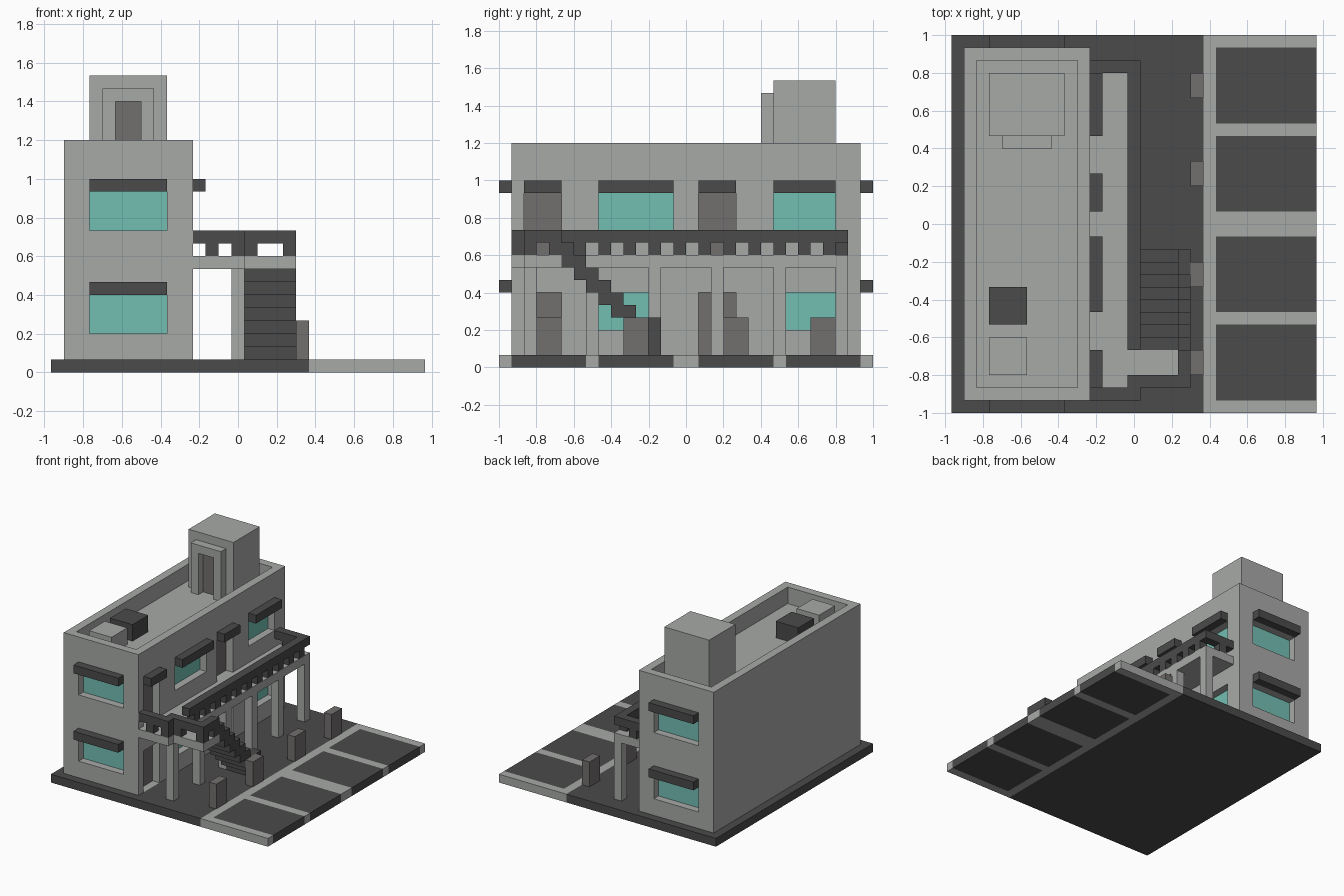
import bpy, bmesh
from mathutils import Matrix, Vector

if "Cube" in bpy.data.objects:
    bpy.data.objects.remove(bpy.data.objects["Cube"])

U = 1 / 15                          # building module
ORIGIN = Vector((14.5, 15, 0))      # plan centre in modules


def material(name, rgb):
    m = bpy.data.materials.new(name)
    m.use_nodes = True
    m.diffuse_color = (*rgb, 1)
    m.node_tree.nodes["Principled BSDF"].inputs["Base Color"].default_value = (*rgb, 1)
    return m


CONCRETE = material("light_concrete", (0.39, 0.4, 0.39))
ASPHALT = material("dark_grey", (0.069, 0.069, 0.069))
DOOR = material("brown_grey", (0.171, 0.156, 0.156))
GLASS = material("teal_glass", (0.17, 0.52, 0.45))


def boxes(name, mat, spans):
    """One object from boxes given as (x0, x1, y0, y1, z0, z1) in modules."""
    bm = bmesh.new()
    for x0, x1, y0, y1, z0, z1 in spans:
        size = Vector((x1 - x0, y1 - y0, z1 - z0)) * U
        centre = (Vector((x0 + x1, y0 + y1, z0 + z1)) / 2 - ORIGIN) * U
        bmesh.ops.create_cube(bm, size=1, matrix=Matrix.Translation(centre) @ Matrix.Diagonal((*size, 1)))
    mesh = bpy.data.meshes.new(name)
    bm.to_mesh(mesh)
    bm.free()
    mesh.materials.append(mat)
    obj = bpy.data.objects.new(name, mesh)
    bpy.context.scene.collection.objects.link(obj)
    return obj


# Ground and parking bays
bays = [(1, 7), (8, 14), (16, 22), (23, 29)]
kerbs = [(0, 1), (7, 8), (14, 16), (22, 23), (29, 30)]
boxes("ground_slab", ASPHALT, [(0, 20, 0, 30, 0, 1)])
boxes("parking_kerbs", CONCRETE,
      [(20, 21, 0, 30, 0, 1)] + [(21, 29, a, b, 0, 1) for a, b in kerbs])
boxes("parking_bays", ASPHALT, [(21, 29, a, b, 0, 1) for a, b in bays])
boxes("bollards", DOOR, [(19, 20, j, j + 2, 1, 4) for j in (3, 10, 18, 25)])

# Openings: (wall, start, end, bottom, top)
windows = [(w, 3, 9, k, k + 3) for w in ("front", "back") for k in (3, 11)]
windows += [("side", 8, 14, 11, 14), ("side", 22, 27, 11, 14),
            ("side", 8, 13, 3, 6), ("side", 22, 27, 3, 6)]
doors = [("side", a, a + 3, k, k + 5) for a in (2, 16) for k in (1, 9)]


def on_wall(opening, inner, outer):
    """Box in an opening, from depth inner to outer along the wall's outward direction."""
    wall, a, b, k0, k1 = opening
    if wall == "side":
        return (11 + inner, 11 + outer, a, b, k0, k1)
    if wall == "front":
        return (a, b, 1 - outer, 1 - inner, k0, k1)
    return (a, b, 29 + inner, 29 + outer, k0, k1)


# Building block with roof well and recessed openings
building = boxes("building", CONCRETE, [(1, 11, 1, 29, 1, 18)])
doors = [d if d[3] == 9 else (*d[:4], 6) for d in doors]
cutter = boxes("opening_cutter", CONCRETE,
               [on_wall(o, -1, 0.5) for o in windows + doors] + [(2, 10, 2, 28, 16, 19)])
cut = building.modifiers.new("openings", "BOOLEAN")
cut.operation = "DIFFERENCE"
cut.solver = "EXACT"
cut.object = cutter
bpy.context.view_layer.update()
cut_mesh = bpy.data.meshes.new_from_object(
    building.evaluated_get(bpy.context.evaluated_depsgraph_get()))
building.modifiers.clear()
building.data = cut_mesh
bpy.data.objects.remove(cutter)

boxes("window_glass", GLASS, [on_wall(o, -1, -0.9) for o in windows])
boxes("doors", DOOR, [on_wall(o, -1, -0.9) for o in doors])
shaded = [o for o in windows + doors if o[0] != "side" or o[3] > 8]
boxes("awnings", ASPHALT,
      [on_wall((w, a, b, top, top + 1), 0, 1) for w, a, b, low, top in shaded])

# Roof stair house and equipment
boxes("stair_house", CONCRETE, [(3, 9, 22, 27, 16, 23)])
boxes("stair_house_door_frame", CONCRETE,
      [(4, 5, 21, 22, 16, 22), (7, 8, 21, 22, 16, 22), (5, 7, 21, 22, 21, 22)])
boxes("stair_house_door", DOOR, [(5, 7, 21.9, 22, 16, 21)])
boxes("roof_unit_dark", ASPHALT, [(3, 6, 7, 10, 16, 18)])
boxes("roof_unit_light", CONCRETE, [(3, 6, 3, 6, 16, 18)])

# Balcony walkway on columns, with stair landing
boxes("balcony_floor", CONCRETE, [(11, 15, 1, 28, 8, 9), (15, 19, 2, 5, 8, 9)])
boxes("balcony_columns", CONCRETE, [(14, 15, j, j + 1, 1, 8) for j in range(2, 28, 5)])

# Railings: top bars and balusters
bars = [(11, 15, 1, 2), (11, 15, 27, 28), (14, 15, 5, 27), (14, 19, 2, 3), (18, 19, 3, 5)]
boxes("railing_bars", ASPHALT, [(*b, 10, 11) for b in bars])
posts = [(12, 1), (14, 1), (15, 2), (18, 2), (18, 4), (12, 27)]
posts += [(14, j) for j in range(6, 27, 2)]
boxes("railing_balusters", ASPHALT, [(i, i + 1, j, j + 1, 9, 10) for i, j in posts])

# Open staircase with stepped side rail
steps = range(5, 13)
boxes("stair_treads", ASPHALT, [(15, 19, j, j + 1, 13 - j, 14 - j) for j in steps])
boxes("stair_side_rail", ASPHALT,
      [(18, 19, j, j + 1, 14 - j, 15 - j) for j in steps] + [(18, 19, 12, 13, 3, 4)])
